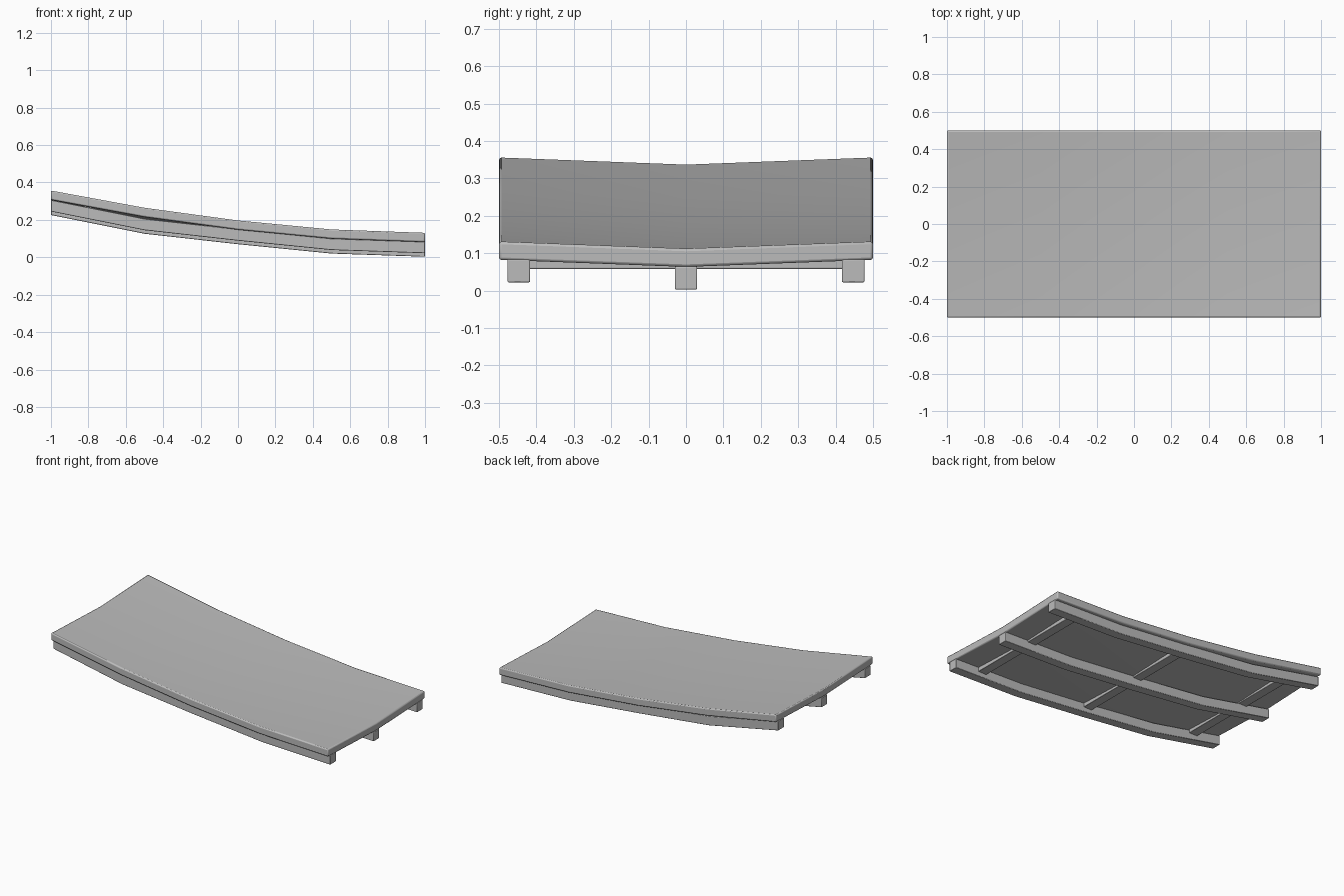
import bpy
import bmesh

cube = bpy.data.objects.get("Cube")
if cube:
    bpy.data.objects.remove(cube, do_unlink=True)

grey = bpy.data.materials.new("plain_grey")
grey.use_nodes = True
color = (0.5, 0.5, 0.5, 1)
grey.diffuse_color = color
grey.node_tree.nodes["Principled BSDF"].inputs["Base Color"].default_value = color

# Stations along the length, with slab and beam top heights at the sides
STATIONS = (-1, -0.5, 0, 0.5, 1)
DECK_TOP = (0.357, 0.265, 0.197, 0.149, 0.131)
BEAM_TOP = (0.306, 0.206, 0.15, 0.1, 0.083)
SAG = 0.019


def height_at(x, heights):
    i = min(int((x + 1) * 2), 3)
    t = (x - STATIONS[i]) * 2
    return heights[i] * (1 - t) + heights[i + 1] * t


def sweep(name, heights, rows, depth, bevel):
    """Curved bar: rows are (y, drop) points across its upper surface."""
    bm = bmesh.new()
    section = [(y, -d) for y, d in rows] + [(y, -d - depth) for y, d in reversed(rows)]
    rings = [[bm.verts.new((x, y, h + z)) for y, z in section]
             for x, h in zip(STATIONS, heights)]
    n = len(section)
    for a, b in zip(rings, rings[1:]):
        for i in range(n):
            j = (i + 1) % n
            bm.faces.new((a[i], a[j], b[j], b[i]))
    # End caps, split into quads so the sag stays clean
    for ring in (rings[0], rings[-1]):
        for i in range(len(rows) - 1):
            bm.faces.new((ring[i], ring[i + 1], ring[n - 2 - i], ring[n - 1 - i]))
    return finish(name, bm, bevel)


def finish(name, bm, bevel):
    bmesh.ops.recalc_face_normals(bm, faces=bm.faces)
    mesh = bpy.data.meshes.new(name)
    bm.to_mesh(mesh)
    bm.free()
    obj = bpy.data.objects.new(name, mesh)
    bpy.context.collection.objects.link(obj)
    mesh.materials.append(grey)
    mod = obj.modifiers.new("soft_edges", "BEVEL")
    mod.width = bevel
    mod.segments = 2
    mod.limit_method = "ANGLE"
    bpy.ops.object.select_all(action="DESELECT")
    obj.select_set(True)
    bpy.context.view_layer.objects.active = obj
    bpy.ops.object.shade_smooth_by_angle()
    return obj


# Curved deck, sagging along its centre line
sweep("deck", DECK_TOP, ((-0.5, 0), (0, SAG), (0.5, 0)), 0.049, 0.007)

# Three lengthwise beams
for name, y, drop in (("front_beam", -0.447, 0),
                      ("centre_beam", 0, SAG),
                      ("back_beam", 0.447, 0)):
    sweep(name, BEAM_TOP, ((y - 0.03, drop), (y + 0.03, drop)), 0.061, 0.003)

# Three straight cross bars under the deck
for name, x in (("high_cross_bar", -0.8), ("middle_cross_bar", 0), ("low_cross_bar", 0.8)):
    bm = bmesh.new()
    bmesh.ops.create_cube(bm, size=1)
    bmesh.ops.scale(bm, vec=(0.06, 0.84, 0.035), verts=bm.verts)
    z = height_at(x, DECK_TOP) - 0.0625
    bmesh.ops.translate(bm, vec=(x, 0, z), verts=bm.verts)
    finish(name, bm, 0.003)
